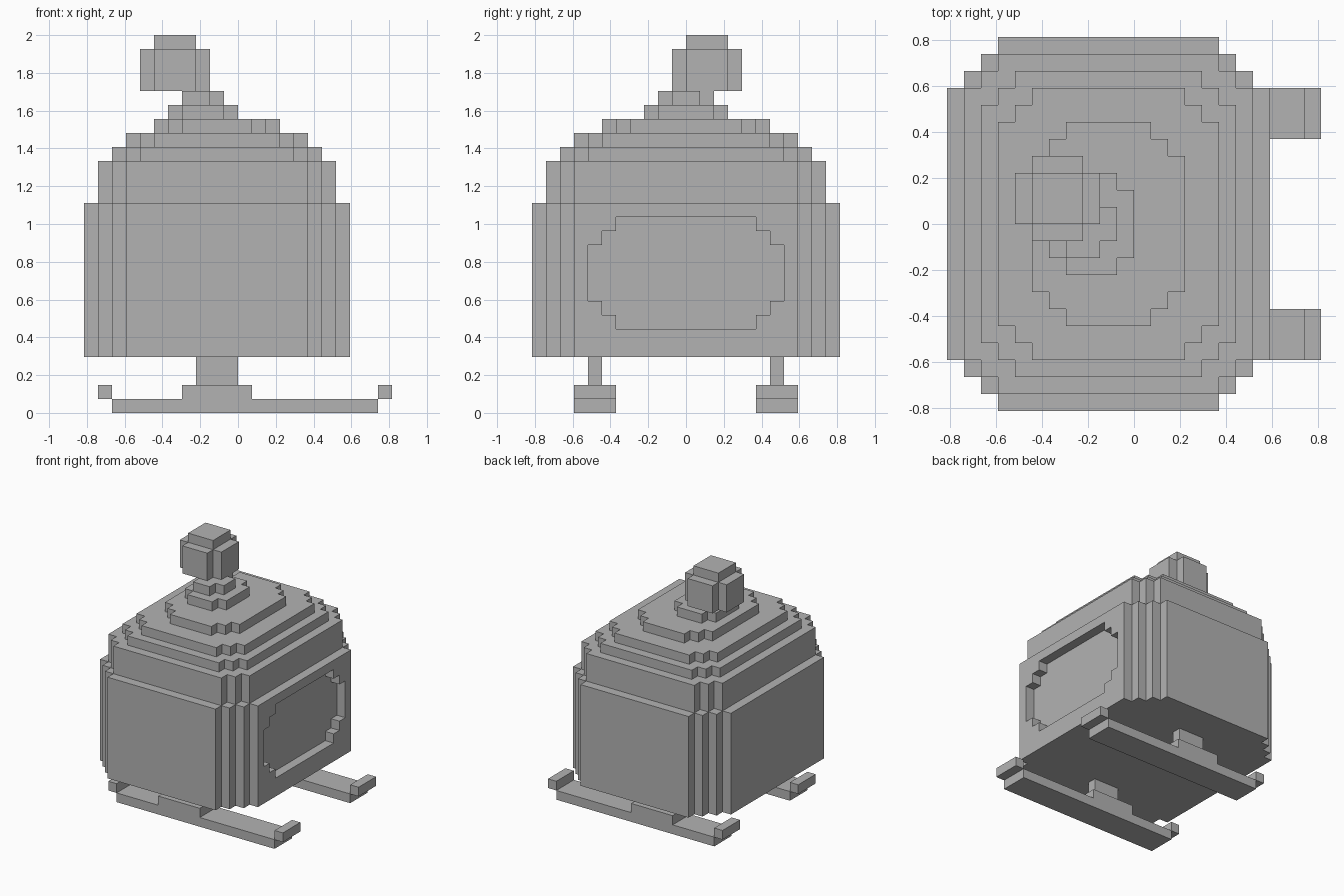
import bpy
import bmesh
from mathutils import Vector

U = 2 / 27  # size of one block; all sizes below are in blocks

cube = bpy.data.objects.get("Cube")
if cube:
    bpy.data.objects.remove(cube, do_unlink=True)

GREY = (0.45, 0.45, 0.45, 1)
grey = bpy.data.materials.new("plain grey")
grey.use_nodes = True
grey.diffuse_color = GREY
grey.node_tree.nodes["Principled BSDF"].inputs["Base Color"].default_value = GREY


def stepped_outline(rows, centre):
    """Outline of stacked rows (low, high, half height), widest row first."""
    right, left = [], []
    for i, (low, high, half) in enumerate(rows):
        right.append((high, half))
        left.append((low, half))
        if i + 1 < len(rows):
            right.append((rows[i + 1][1], half))
            left.append((rows[i + 1][0], half))
    upper = right + left[::-1]
    lower = [(a, -b) for a, b in left + right[::-1]]
    points = []
    for a, b in upper + lower:
        if not points or points[-1] != (a, b + centre):
            points.append((a, b + centre))
    return points


def prism(name, rows, start, end, centre=0, along_x=False):
    """Extrude a stepped outline upwards, or sideways when along_x is set."""
    bm = bmesh.new()
    verts = []
    for a, b in stepped_outline(rows, centre):
        co = (start, a, b) if along_x else (a, b, start)
        verts.append(bm.verts.new(Vector(co) * U))
    face = bm.faces.new(verts)
    ext = bmesh.ops.extrude_face_region(bm, geom=[face])
    move = Vector((1, 0, 0) if along_x else (0, 0, 1)) * (end - start) * U
    moved = [g for g in ext["geom"] if isinstance(g, bmesh.types.BMVert)]
    bmesh.ops.translate(bm, verts=moved, vec=move)
    bmesh.ops.recalc_face_normals(bm, faces=bm.faces)
    mesh = bpy.data.meshes.new(name)
    bm.to_mesh(mesh)
    bm.free()
    mesh.materials.append(grey)
    obj = bpy.data.objects.new(name, mesh)
    bpy.context.collection.objects.link(obj)
    return obj


def box(name, x0, x1, y0, y1, z0, z1):
    return prism(name, [(x0, x1, (y1 - y0) / 2)], z0, z1, (y0 + y1) / 2)


# Main body with stepped corners
body = prism("body", [(-11, 8, 8), (-10, 7, 9), (-9, 6, 10), (-8, 5, 11)], 4, 15)

# Shallow window recess in one side
cutter = prism("window_cutter", [(-7, 7, 2), (-6, 6, 3), (-5, 5, 4)], 7, 10, 10, True)
cutter.hide_render = True
cut = body.modifiers.new("window", "BOOLEAN")
cut.operation = "DIFFERENCE"
cut.solver = "EXACT"
cut.object = cutter
bpy.context.view_layer.objects.active = body
bpy.ops.object.modifier_apply(modifier=cut.name)
bpy.data.objects.remove(cutter, do_unlink=True)

# Roof tiers
prism("roof_base", [(-10, 7, 8), (-9, 6, 9), (-8, 5, 10)], 15, 18)
prism("roof_lower", [(-9, 6, 7), (-8, 5, 8), (-7, 4, 9)], 18, 19)
prism("roof_middle", [(-8, 5, 6), (-7, 4, 7), (-6, 3, 8)], 19, 20)
prism("roof_upper", [(-6, 3, 4), (-5, 2, 5), (-4, 1, 6)], 20, 21)

# Neck and offset knob
prism("neck_lower", [(-5, 0, 2), (-4, -1, 3)], 21, 22)
prism("neck_upper", [(-4, -1, 1), (-4, -2, 2)], 22, 23)
prism("knob", [(-7, -2, 1.5), (-6, -3, 2.5)], 23, 26, 1.5)
box("knob_cap", -6, -3, 0, 3, 26, 27)

# Runners, mirrored front and back
for side, sign in (("front", -1), ("back", 1)):
    near, far = sorted((5 * sign, 8 * sign))
    post_near, post_far = sorted((6 * sign, 7 * sign))
    box(side + "_runner", -9, 10, near, far, 0, 1)
    box(side + "_runner_tail", -10, -9, near, far, 1, 2)
    box(side + "_runner_tip", 10, 11, near, far, 1, 2)
    box(side + "_runner_mount", -4, 1, near, far, 1, 2)
    box(side + "_runner_post", -3, 0, post_near, post_far, 2, 4)
